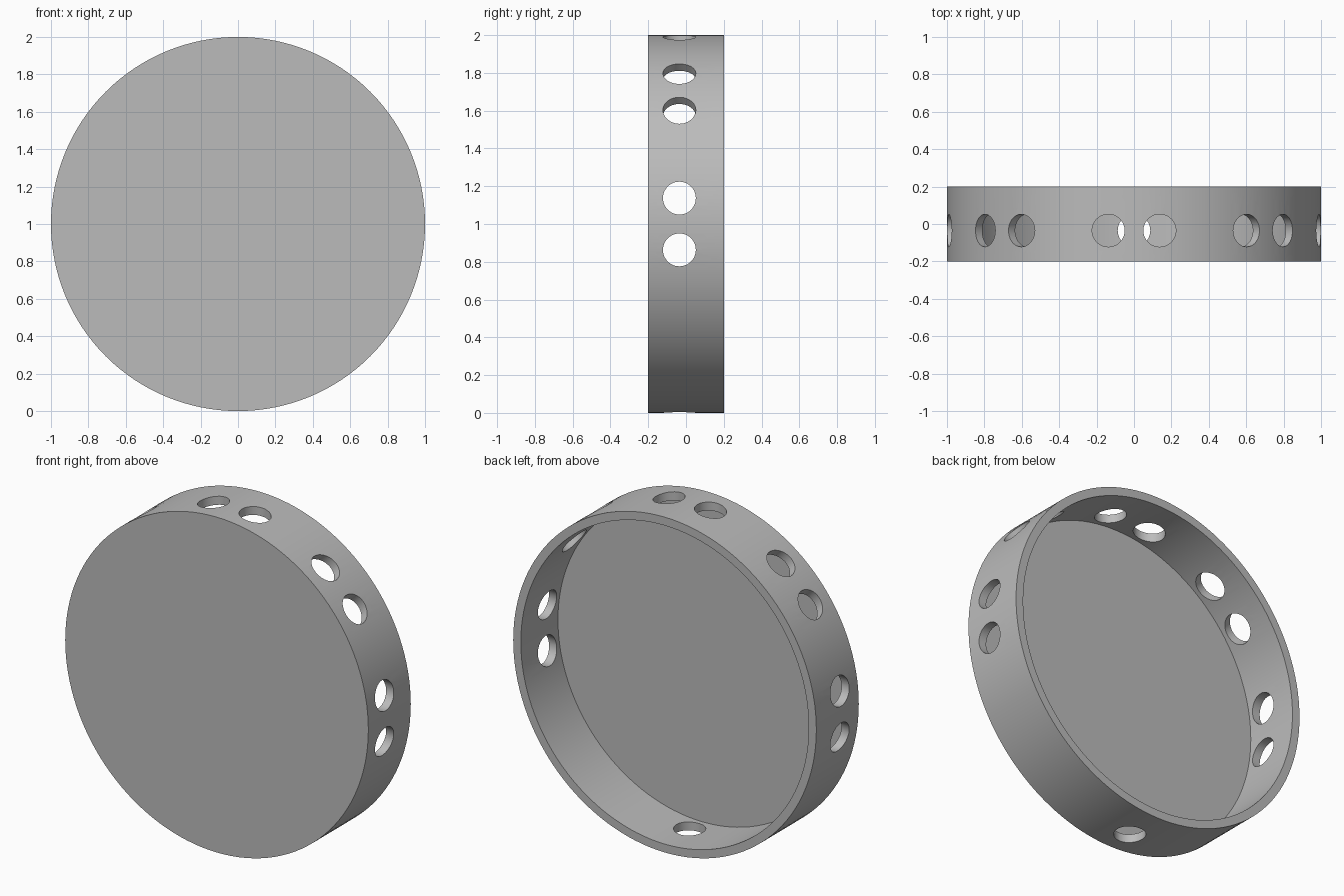
import bpy, bmesh
from math import radians
from mathutils import Matrix, Vector

RADIUS, INNER, HALF_DEPTH, FLOOR = 1.0, 0.95, 0.2, 0.05
HOLE_R, HOLE_Y, HOLE_OFFSET = 0.087, -0.035, 0.137
CENTRE = Matrix.Translation((0, 0, RADIUS))

cube = bpy.data.objects.get("Cube")
if cube:
    bpy.data.objects.remove(cube, do_unlink=True)

grey = bpy.data.materials.new("plain grey")
grey.use_nodes = True
colour = (0.5, 0.5, 0.5, 1)
grey.diffuse_color = colour
grey.node_tree.nodes["Principled BSDF"].inputs["Base Color"].default_value = colour


def add_cylinder(bm, radius, depth, matrix, sides):
    bmesh.ops.create_cone(bm, cap_ends=True, segments=sides, radius1=radius,
                          radius2=radius, depth=depth, matrix=matrix)


def make_object(name, bm):
    mesh = bpy.data.meshes.new(name)
    bm.to_mesh(mesh)
    bm.free()
    mesh.materials.append(grey)
    obj = bpy.data.objects.new(name, mesh)
    bpy.context.collection.objects.link(obj)
    return obj


def cut(target, cutter):
    cutter.hide_render = True
    mod = target.modifiers.new("cut", "BOOLEAN")
    mod.operation, mod.solver, mod.object = "DIFFERENCE", "EXACT", cutter
    bpy.context.view_layer.objects.active = target
    bpy.ops.object.modifier_apply(modifier=mod.name)
    bpy.data.objects.remove(cutter, do_unlink=True)


# Round dish, closed at the front
lay_down = Matrix.Rotation(radians(90), 4, "X")
bm = bmesh.new()
add_cylinder(bm, RADIUS, 2 * HALF_DEPTH, CENTRE @ lay_down, 128)
dish = make_object("round_dish", bm)

# Hollow, open at the back
bm = bmesh.new()
back = Matrix.Translation((0, HALF_DEPTH + FLOOR, 0))
add_cylinder(bm, INNER, 4 * HALF_DEPTH, CENTRE @ back @ Matrix.Translation((0, 0, 0)) @ lay_down, 128)
shift = Vector((0, FLOOR - HALF_DEPTH - min(v.co.y for v in bm.verts), 0))
bmesh.ops.translate(bm, verts=bm.verts, vec=shift)
cut(dish, make_object("hollow_cutter", bm))

# Pairs of rim holes on the upper half, one single hole at the bottom
holes = [(angle, side * HOLE_OFFSET) for angle in range(-90, 91, 45) for side in (-1, 1)]
holes.append((180, 0))
bm = bmesh.new()
for angle, offset in holes:
    place = Matrix.Rotation(radians(angle), 4, "Y") @ Matrix.Translation((offset, HOLE_Y, RADIUS))
    add_cylinder(bm, HOLE_R, 0.5, CENTRE @ place, 48)
cut(dish, make_object("hole_cutter", bm))

# Smooth walls with sharp rims
bpy.ops.object.select_all(action="DESELECT")
dish.select_set(True)
bpy.context.view_layer.objects.active = dish
bpy.ops.object.shade_smooth_by_angle(angle=radians(30))
